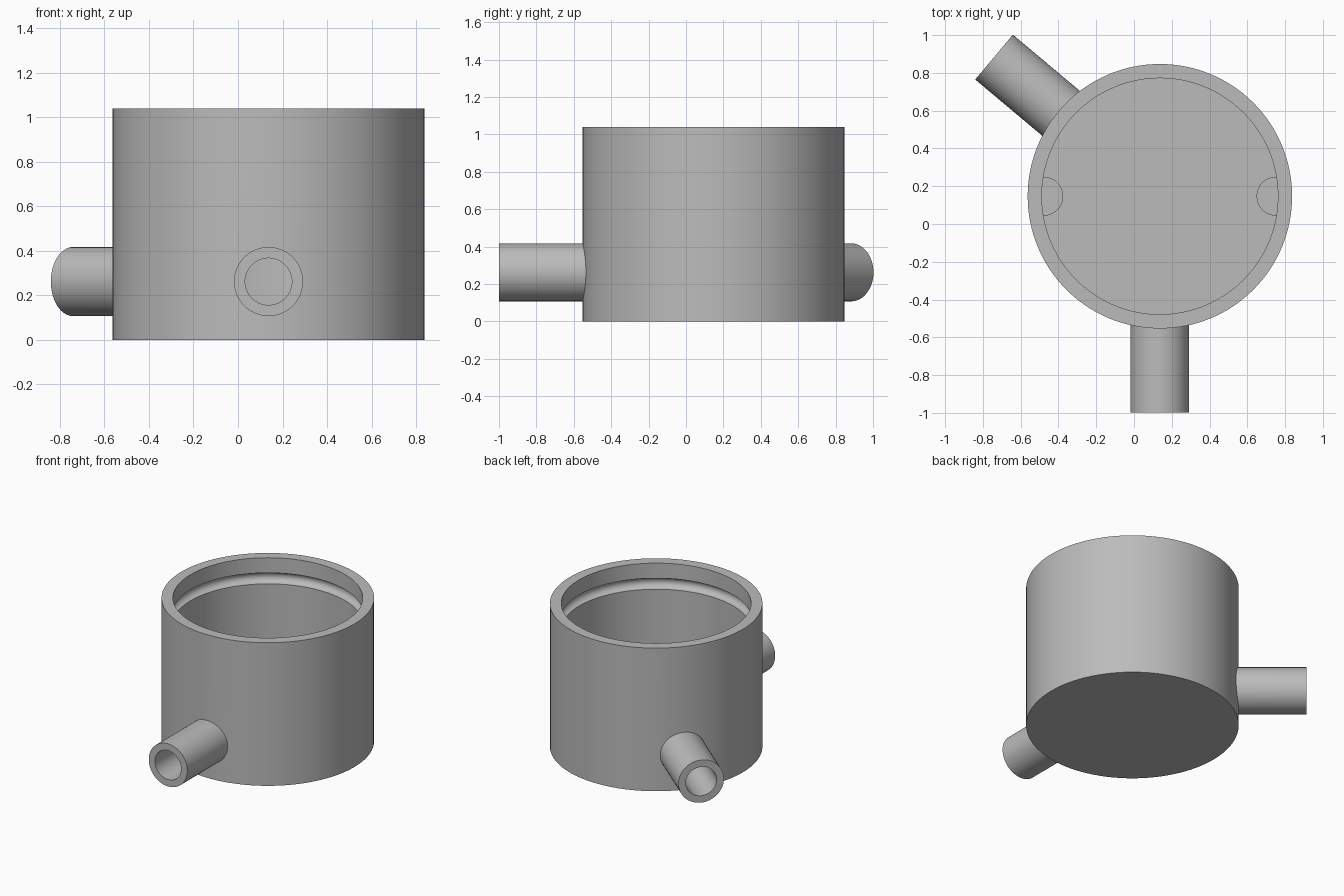
import bpy, bmesh
from math import pi, sin, cos, radians
from mathutils import Matrix, Vector

cube = bpy.data.objects.get("Cube")
if cube:
    bpy.data.objects.remove(cube)

CX, CY = 0.137, 0.147          # vessel axis
RADIUS, INNER, HEIGHT = 0.70, 0.625, 1.04
FLOOR = 0.075
PIPE_Z, PIPE_R, BORE_R, PIPE_END = 0.262, 0.155, 0.105, 1.146
SIDES = 128

grey = bpy.data.materials.new("plain grey")
grey.use_nodes = True
colour = (0.5, 0.5, 0.5, 1)
grey.diffuse_color = colour
grey.node_tree.nodes["Principled BSDF"].inputs["Base Color"].default_value = colour


def finish(name, bm):
    bmesh.ops.recalc_face_normals(bm, faces=bm.faces)
    mesh = bpy.data.meshes.new(name)
    bm.to_mesh(mesh)
    bm.free()
    mesh.materials.append(grey)
    obj = bpy.data.objects.new(name, mesh)
    bpy.context.collection.objects.link(obj)
    return obj


def lathe(name, profile):
    """Closed solid turned around the vessel axis from (radius, z) points."""
    bm = bmesh.new()
    verts = [bm.verts.new((r, 0, z)) for r, z in profile]
    edges = [bm.edges.new(pair) for pair in zip(verts, verts[1:])]
    bmesh.ops.spin(bm, geom=verts + edges, cent=(0, 0, 0), axis=(0, 0, 1),
                   angle=2 * pi, steps=SIDES, use_duplicate=False)
    bmesh.ops.remove_doubles(bm, verts=bm.verts, dist=0.0001)
    bmesh.ops.holes_fill(bm, edges=[e for e in bm.edges if e.is_boundary], sides=0)
    bmesh.ops.translate(bm, verts=bm.verts, vec=(CX, CY, 0))
    return finish(name, bm)


def rod(name, radius, start, end, sides=64):
    """Solid cylinder between two points."""
    start, end = Vector(start), Vector(end)
    axis = end - start
    turn = axis.to_track_quat('Z', 'Y').to_matrix().to_4x4()
    bm = bmesh.new()
    bmesh.ops.create_cone(bm, cap_ends=True, segments=sides, radius1=radius,
                          radius2=radius, depth=axis.length,
                          matrix=Matrix.Translation((start + end) / 2) @ turn)
    return finish(name, bm)


def combine(target, tool, operation):
    """Apply one boolean and discard the tool."""
    mod = target.modifiers.new("boolean", 'BOOLEAN')
    mod.object, mod.operation, mod.solver = tool, operation, 'EXACT'
    bpy.context.view_layer.objects.active = target
    bpy.ops.object.modifier_apply(modifier=mod.name)
    bpy.data.objects.remove(tool)


def radial(angle, distance):
    a = radians(angle)
    return (CX + distance * cos(a), CY + distance * sin(a), PIPE_Z)


# Outer body
vessel = lathe("vessel", [(RADIUS, 0), (RADIUS, HEIGHT)])

# Cavity with a half-round seal groove below the rim
groove = [(INNER + 0.04 * cos(t), 0.89 + 0.04 * sin(t))
          for t in (-pi / 2 + pi * i / 12 for i in range(13))]
cavity = lathe("cavity", [(INNER, FLOOR)] + groove + [(INNER, HEIGHT + 0.1)])

# Support posts stay standing against the inner wall
for side in (-1, 1):
    x = CX + side * 0.615
    combine(cavity, rod("post", 0.103, (x, CY, 0), (x, CY, 0.4)), 'DIFFERENCE')

# Pipe stubs, then hollow the body and bore the pipes
PIPE_ANGLES = (-90, 140)
for angle in PIPE_ANGLES:
    combine(vessel, rod("pipe", PIPE_R, radial(angle, 0.45), radial(angle, PIPE_END)), 'UNION')
combine(vessel, cavity, 'DIFFERENCE')
for angle in PIPE_ANGLES:
    combine(vessel, rod("bore", BORE_R, radial(angle, 0.45), radial(angle, 1.3)), 'DIFFERENCE')

bpy.ops.object.select_all(action='DESELECT')
vessel.select_set(True)
bpy.context.view_layer.objects.active = vessel
bpy.ops.object.shade_smooth_by_angle(angle=radians(30))
